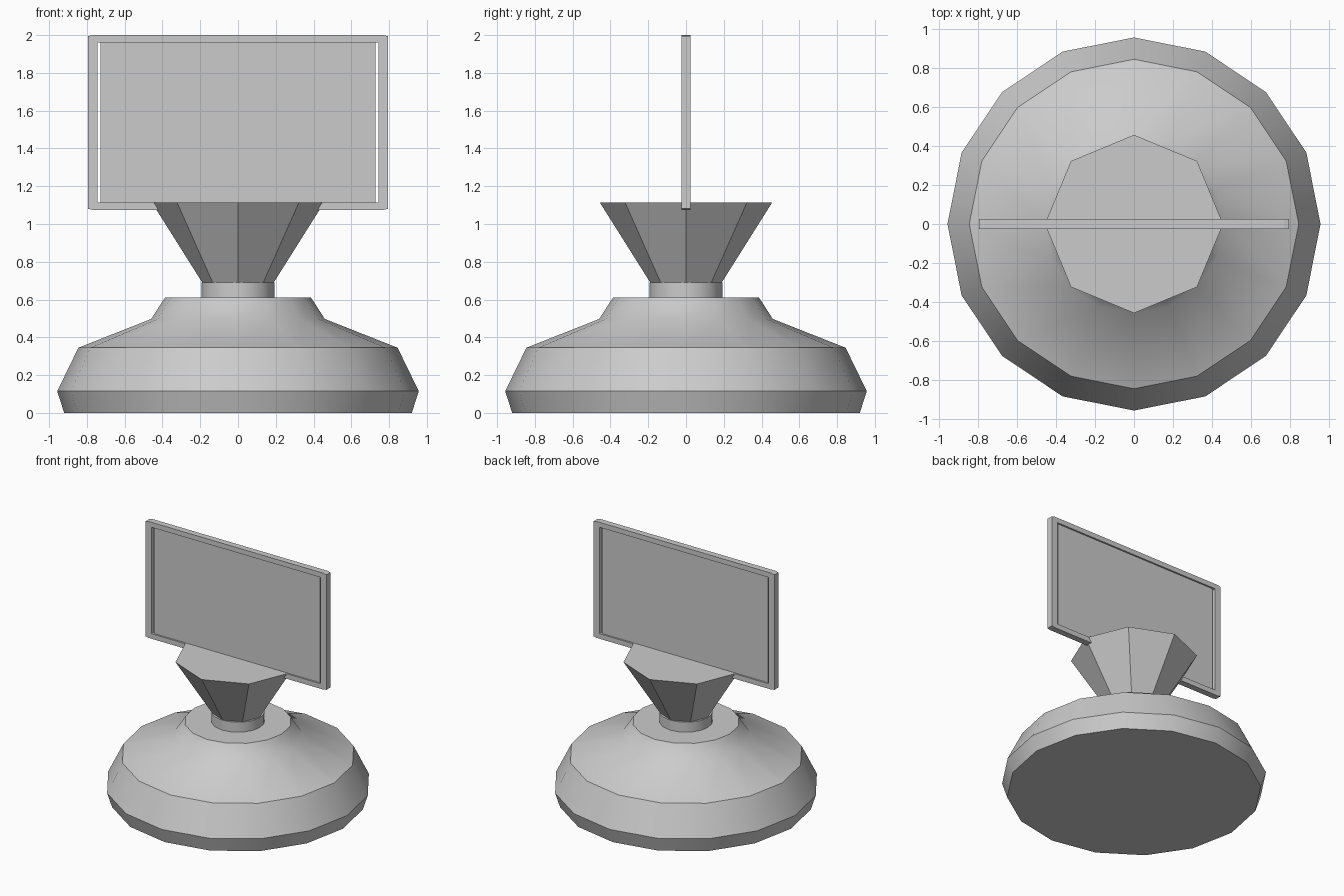
import bpy, bmesh, math

cube = bpy.data.objects.get("Cube")
if cube:
    bpy.data.objects.remove(cube)

grey = bpy.data.materials.new("light_grey")
grey.use_nodes = True
colour = (0.6, 0.6, 0.6, 1)
grey.diffuse_color = colour
grey.node_tree.nodes["Principled BSDF"].inputs["Base Color"].default_value = colour


def finish(name, bm, smooth=None):
    bmesh.ops.recalc_face_normals(bm, faces=bm.faces)
    mesh = bpy.data.meshes.new(name)
    bm.to_mesh(mesh)
    bm.free()
    mesh.materials.append(grey)
    obj = bpy.data.objects.new(name, mesh)
    bpy.context.collection.objects.link(obj)
    if smooth:
        bpy.ops.object.select_all(action='DESELECT')
        obj.select_set(True)
        bpy.context.view_layer.objects.active = obj
        bpy.ops.object.shade_smooth_by_angle(angle=math.radians(smooth))
    return obj


def skin(bm, loops, cap=True):
    """Join successive closed loops with quads, then cap the ends or close the ring."""
    rings = [[bm.verts.new(p) for p in loop] for loop in loops]
    pairs = list(zip(rings, rings[1:]))
    if not cap:
        pairs.append((rings[-1], rings[0]))
    for a, b in pairs:
        for i in range(len(a)):
            j = (i + 1) % len(a)
            bm.faces.new((a[i], a[j], b[j], b[i]))
    if cap:
        bm.faces.new(rings[0])
        bm.faces.new(rings[-1])


def turned(name, profile, sides, smooth=None):
    bm = bmesh.new()
    angles = [2 * math.pi * i / sides for i in range(sides)]
    skin(bm, [[(r * math.cos(a), r * math.sin(a), z) for a in angles]
              for r, z in profile])
    return finish(name, bm, smooth)


def clipped_rect(half_x, low, high, y, cx, cz):
    """Upright rectangle with slightly clipped corners."""
    right = [(half_x - cx, low), (half_x, low + cz),
             (half_x, high - cz), (half_x - cx, high)]
    left = [(-x, z) for x, z in reversed(right)]
    return [(x, y, z) for x, z in right + left]


# Pedestal, collar and funnel
turned("base", [(0.92, 0), (0.957, 0.115), (0.845, 0.345),
                (0.46, 0.497), (0.386, 0.611)], 16, smooth=39)
turned("collar", [(0.193, 0.6), (0.193, 0.69)], 16, smooth=39)
turned("funnel", [(0.186, 0.685), (0.457, 1.115)], 8)

# Screen frame
D = 0.025
bm = bmesh.new()
outer = (0.795, 1.075, 2.0)
inner = (0.744, 1.115, 1.96)
skin(bm, [clipped_rect(*outer, -D, 0.025, 0.006),
          clipped_rect(*outer, D, 0.025, 0.006),
          clipped_rect(*inner, D, 0.004, 0.002),
          clipped_rect(*inner, -D, 0.004, 0.002)], cap=False)
finish("screen_frame", bm)

# Recessed panel, leaving an open slot at each side
bm = bmesh.new()
skin(bm, [clipped_rect(0.729, 1.11, 1.965, y, 0.002, 0.002) for y in (-0.012, 0.012)])
finish("screen_panel", bm)
